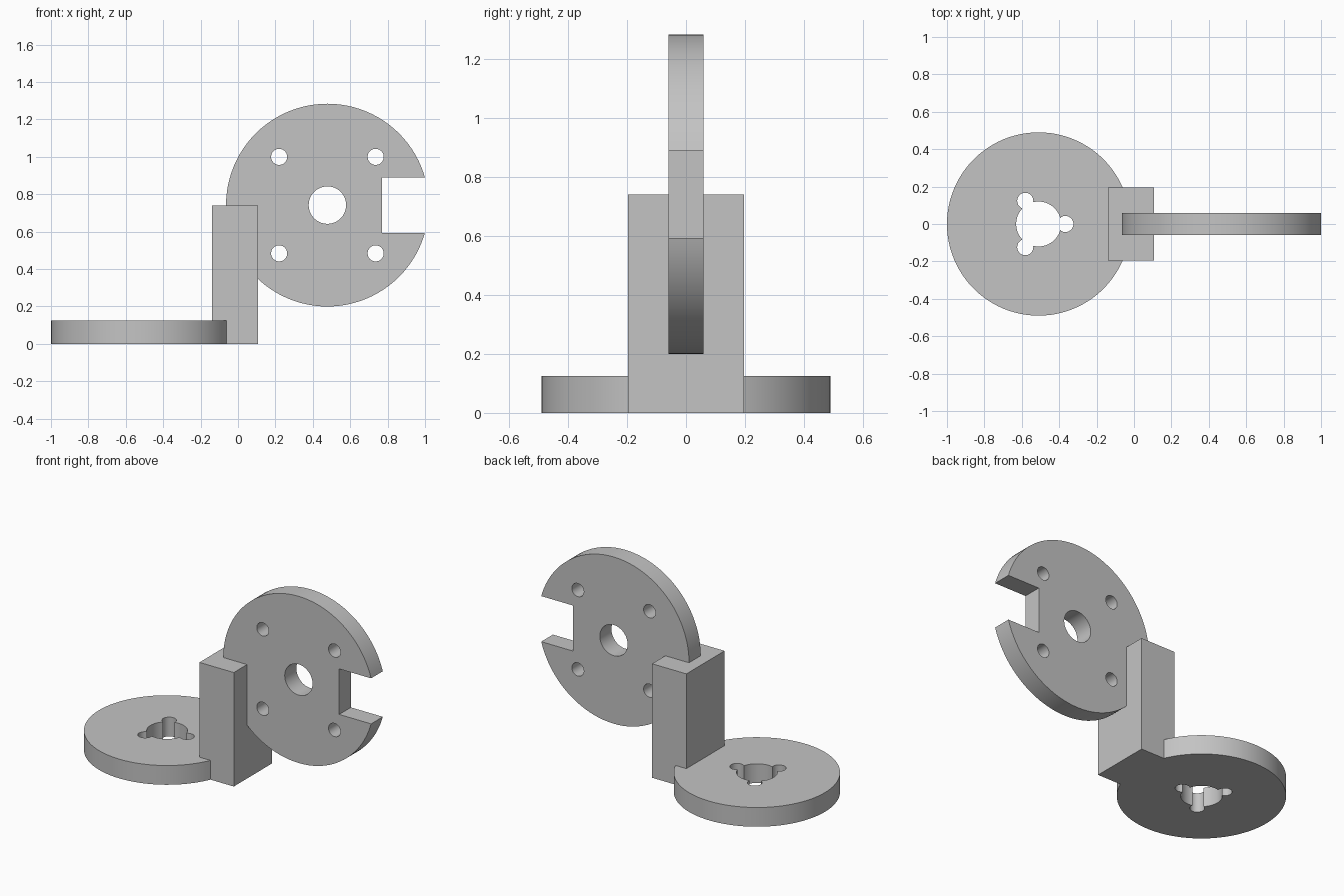
import bpy
from math import cos, sin, pi, radians
from mathutils import Vector

cube = bpy.data.objects.get("Cube")
if cube:
    bpy.data.objects.remove(cube, do_unlink=True)

grey = bpy.data.materials.new("light grey")
grey.use_nodes = True
COLOUR = (0.55, 0.55, 0.55, 1)
grey.diffuse_color = COLOUR
grey.node_tree.nodes["Principled BSDF"].inputs["Base Color"].default_value = COLOUR


def cylinder(name, centre, radius, depth, upright=False, sides=96):
    tilt = (pi / 2, 0, 0) if upright else (0, 0, 0)
    bpy.ops.mesh.primitive_cylinder_add(vertices=sides, radius=radius, depth=depth,
                                        location=centre, rotation=tilt)
    obj = bpy.context.object
    obj.name = name
    obj.data.materials.append(grey)
    return obj


def box(name, low, high):
    low, high = Vector(low), Vector(high)
    bpy.ops.mesh.primitive_cube_add(size=1, location=(low + high) / 2)
    obj = bpy.context.object
    obj.name = name
    obj.scale = high - low
    bpy.ops.object.transform_apply(location=False, rotation=False, scale=True)
    obj.data.materials.append(grey)
    return obj


def combine(target, tool, operation):
    mod = target.modifiers.new(operation.lower(), "BOOLEAN")
    mod.operation = operation
    mod.solver = "EXACT"
    mod.object = tool
    bpy.ops.object.select_all(action="DESELECT")
    target.select_set(True)
    bpy.context.view_layer.objects.active = target
    bpy.ops.object.modifier_apply(modifier=mod.name)
    bpy.data.objects.remove(tool, do_unlink=True)


# Flat base disc with a centre bore and three round lobes
BASE_X, BASE_H = -0.51, 0.125
base = cylinder("base_disc", (BASE_X, 0, BASE_H / 2), 0.49, BASE_H)
combine(base, cylinder("bore", (BASE_X, 0, BASE_H / 2), 0.12, 0.4), "DIFFERENCE")
for i in range(3):
    a = i * 2 * pi / 3
    lobe = cylinder("lobe", (BASE_X + 0.143 * cos(a), 0.143 * sin(a), BASE_H / 2),
                    0.043, 0.4, sides=48)
    combine(base, lobe, "DIFFERENCE")

# Upright disc with a centre bore, four bolt holes and an open side notch
DISC_X, DISC_Z = 0.478, 0.742
disc = cylinder("upright_disc", (DISC_X, 0, DISC_Z), 0.542, 0.12, True)
combine(disc, cylinder("bore", (DISC_X, 0, DISC_Z), 0.1, 0.4, True), "DIFFERENCE")
for sx in (-1, 1):
    for sz in (-1, 1):
        hole = cylinder("bolt_hole", (DISC_X + sx * 0.258, 0, DISC_Z + sz * 0.258),
                        0.043, 0.4, True, 48)
        combine(disc, hole, "DIFFERENCE")
combine(disc, box("notch", (0.77, -0.2, 0.594), (1.2, 0.2, 0.89)), "DIFFERENCE")

# Rectangular post, fused with both discs into one solid
post = box("bracket_post", (-0.14, -0.196, 0), (0.107, 0.196, 0.741))
combine(post, base, "UNION")
combine(post, disc, "UNION")
post.name = "disc_bracket"
bpy.ops.object.shade_smooth_by_angle(angle=radians(30))
